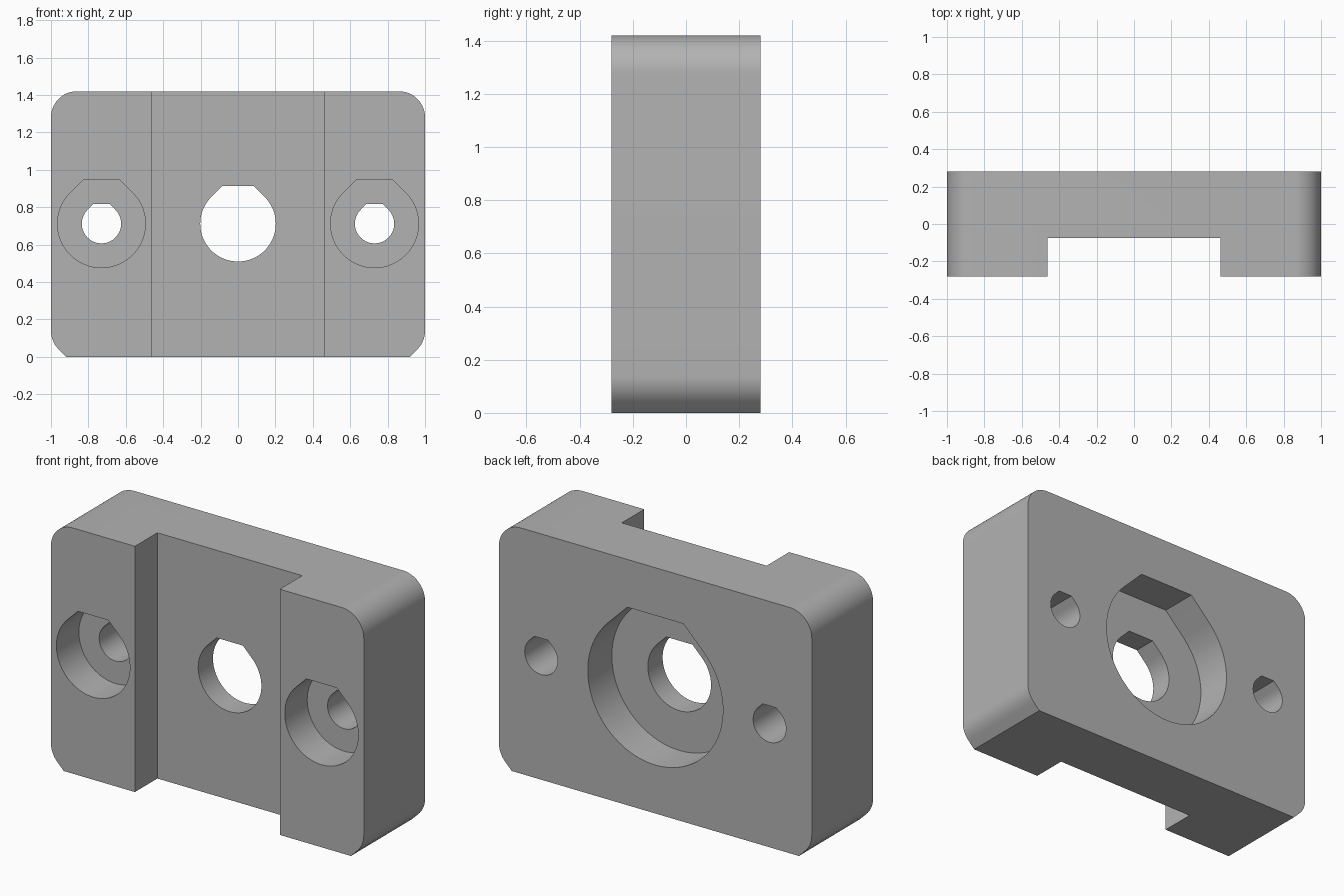
import bpy
import bmesh
from math import cos, sin, tan, pi, radians

cube = bpy.data.objects.get("Cube")
if cube:
    bpy.data.objects.remove(cube, do_unlink=True)

HALF_W, HEIGHT, HALF_D = 1.0, 1.42, 0.28
CORNER = 0.14
MID_Z = 0.712
STEP_Y = -0.075          # slot floor and screw seat
SEAT_Y = 0.06            # floor of the rear recess

grey = bpy.data.materials.new("light grey")
grey.use_nodes = True
COLOUR = (0.45, 0.45, 0.45, 1)
grey.diffuse_color = COLOUR
grey.node_tree.nodes["Principled BSDF"].inputs["Base Color"].default_value = COLOUR


def arc(x, z, r, start, end, steps):
    """Points on an arc, angles in degrees."""
    return [(x + r * cos(radians(start + (end - start) * i / steps)),
             z + r * sin(radians(start + (end - start) * i / steps)))
            for i in range(steps + 1)]


def prism(name, outline, y0, y1):
    """Extrude an outline in the XZ plane from y0 to y1."""
    bm = bmesh.new()
    face = bm.faces.new([bm.verts.new((x, y0, z)) for x, z in outline])
    new = bmesh.ops.extrude_face_region(bm, geom=[face])["geom"]
    bmesh.ops.translate(bm, vec=(0, y1 - y0, 0),
                        verts=[v for v in new if isinstance(v, bmesh.types.BMVert)])
    bmesh.ops.recalc_face_normals(bm, faces=bm.faces)
    mesh = bpy.data.meshes.new(name)
    bm.to_mesh(mesh)
    bm.free()
    mesh.materials.append(grey)
    obj = bpy.data.objects.new(name, mesh)
    bpy.context.collection.objects.link(obj)
    return obj


def teardrop(x, r):
    """Circle whose top is 45 degree tangents cut flat at the crown."""
    flat = r * tan(pi / 8)
    return arc(x, MID_Z, r, 135, 405, 72) + [(x + flat, MID_Z + r), (x - flat, MID_Z + r)]


# Block: round upper corners, lower corners round into a 45 degree chamfer
cx = HALF_W - CORNER
foot = cx + CORNER * tan(pi / 8)
right_side = ([(foot, 0)] + arc(cx, CORNER, CORNER, -45, 0, 10)
              + arc(cx, HEIGHT - CORNER, CORNER, 0, 90, 20))
left_side = [(-x, z) for x, z in reversed(right_side)]
block = prism("mounting_block", right_side + left_side, -HALF_D, HALF_D)

# Cutters: front slot, shaft bore, rear recess and two counterbored screw holes
OUT = HALF_D + 0.1
slot = [(-0.463, -0.1), (0.463, -0.1), (0.463, HEIGHT + 0.1), (-0.463, HEIGHT + 0.1)]
cutters = [
    prism("slot_cutter", slot, -OUT, STEP_Y),
    prism("shaft_bore_cutter", teardrop(0, 0.202), -OUT, OUT),
    prism("rear_recess_cutter", teardrop(0, 0.432), SEAT_Y, OUT),
]
for side, x in (("left", 0.73), ("right", -0.73)):
    cutters.append(prism(side + "_screw_hole_cutter", teardrop(x, 0.105), -OUT, OUT))
    cutters.append(prism(side + "_screw_head_cutter", teardrop(x, 0.235), -OUT, STEP_Y))

bpy.ops.object.select_all(action="DESELECT")
block.select_set(True)
bpy.context.view_layer.objects.active = block
for cutter in cutters:
    cut = block.modifiers.new(cutter.name, "BOOLEAN")
    cut.operation = "DIFFERENCE"
    cut.solver = "EXACT"
    cut.object = cutter
    bpy.ops.object.modifier_apply(modifier=cut.name)
    bpy.data.objects.remove(cutter, do_unlink=True)

bpy.ops.object.shade_smooth_by_angle(angle=radians(30))
